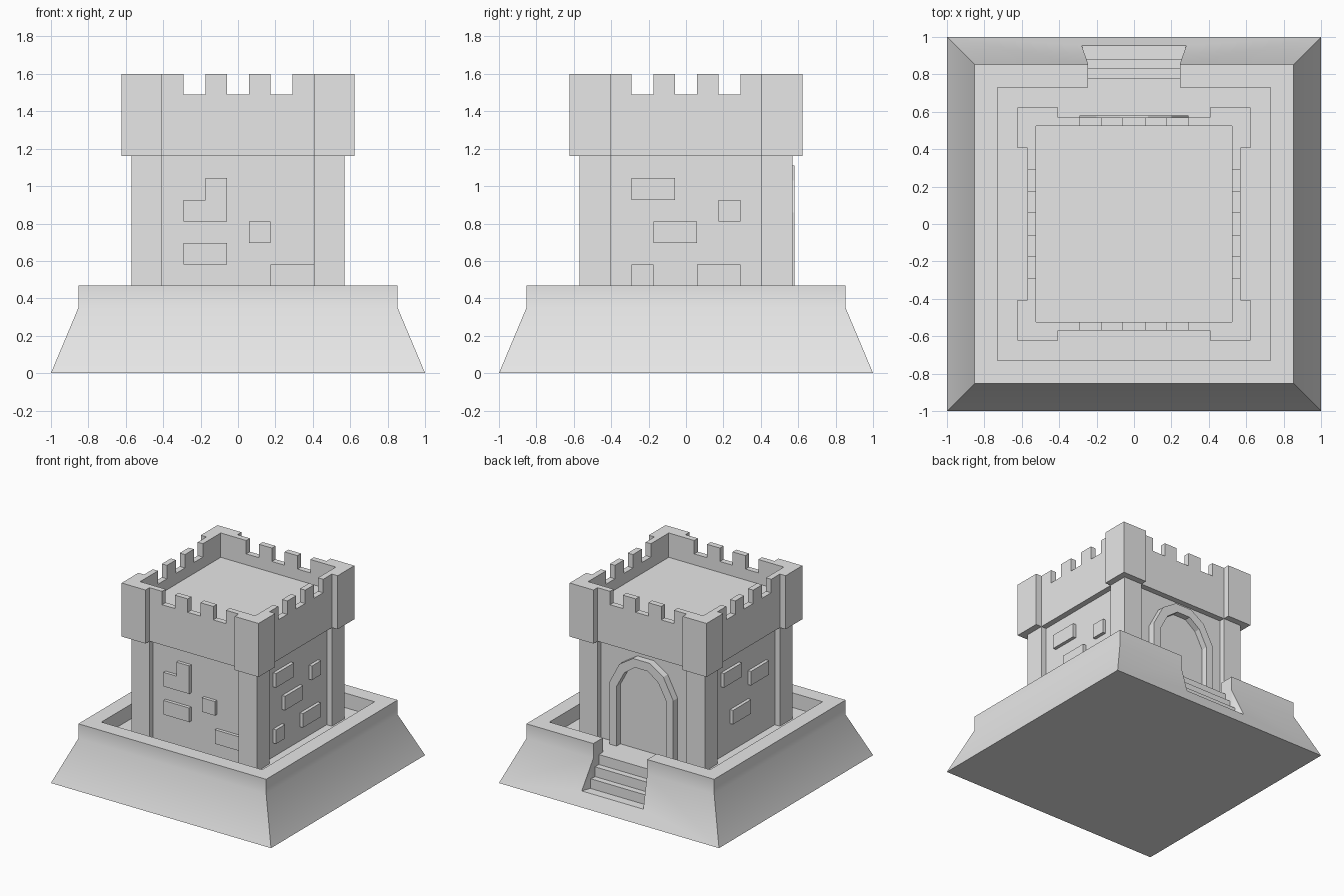
import bpy, bmesh
from math import radians
from mathutils import Matrix

old = bpy.data.objects.get("Cube")
if old:
    bpy.data.objects.remove(old, do_unlink=True)

stone = bpy.data.materials.new("grey_stone")
stone.use_nodes = True
stone.diffuse_color = (0.8, 0.8, 0.8, 1)
stone.node_tree.nodes["Principled BSDF"].inputs["Base Color"].default_value = (0.8, 0.8, 0.8, 1)


def finish(name, bm, turn=0):
    """Turn the mesh by quarter turns about z and make it an object."""
    bmesh.ops.recalc_face_normals(bm, faces=bm.faces[:])
    bm.transform(Matrix.Rotation(radians(90 * turn), 4, "Z"))
    mesh = bpy.data.meshes.new(name)
    bm.to_mesh(mesh)
    bm.free()
    mesh.materials.append(stone)
    obj = bpy.data.objects.new(name, mesh)
    bpy.context.collection.objects.link(obj)
    return obj


def prism(name, outline, lo, hi, turn=0, upright=False):
    """Extrude an outline along z, or along y when upright."""
    bm = bmesh.new()
    ends = []
    for w in (lo, hi):
        ends.append([bm.verts.new((u, w, v) if upright else (u, v, w)) for u, v in outline])
        bm.faces.new(ends[-1])
    a, b = ends
    for i in range(len(a)):
        bm.faces.new((a[i - 1], a[i], b[i], b[i - 1]))
    return finish(name, bm, turn)


def box(name, x0, x1, y0, y1, z0, z1, turn=0):
    return prism(name, [(x0, y0), (x1, y0), (x1, y1), (x0, y1)], z0, z1, turn)


# Sloping base with a raised rim around a sunken court
COURT, KNEE, RIM = 0.35, 0.35, 0.47
bm = bmesh.new()
rings = []
for r, z in [(1, 0), (0.853, KNEE), (0.853, RIM), (0.73, RIM), (0.73, COURT)]:
    rings.append([bm.verts.new((sx * r, sy * r, z)) for sx, sy in ((-1, -1), (1, -1), (1, 1), (-1, 1))])
for a, b in zip(rings, rings[1:]):
    for i in range(4):
        bm.faces.new((a[i - 1], a[i], b[i], b[i - 1]))
bm.faces.new(rings[0])
bm.faces.new(rings[-1])
base = finish("base", bm)

# Stepped entrance cut through the back rim, flaring outwards on the slope
steps = [(0.855, 0.6), (0.70, 0.6), (0.70, 0.352), (0.78, 0.352), (0.78, 0.27), (0.83, 0.27),
         (0.83, 0.19), (0.855, 0.19), (0.88, 0.19), (0.88, 0.11), (1.1, 0.11), (1.1, 0.6)]
bm = bmesh.new()
sides = []
for s in (-1, 1):
    row = [bm.verts.new((s * (0.245 + 0.35 * max(0, y - 0.855)), y, z)) for y, z in steps]
    bm.faces.new(row[:8])
    bm.faces.new([row[0]] + row[7:])
    sides.append(row)
a, b = sides
for i in range(len(a)):
    bm.faces.new((a[i - 1], a[i], b[i], b[i - 1]))
cutter = finish("entrance_cutter", bm)
cutter.hide_render = True

cut = base.modifiers.new("entrance", "BOOLEAN")
cut.operation = "DIFFERENCE"
cut.solver = "EXACT"
cut.object = cutter
bpy.ops.object.select_all(action="DESELECT")
bpy.context.view_layer.objects.active = base
base.select_set(True)
bpy.ops.object.modifier_apply(modifier=cut.name)
bpy.data.objects.remove(cutter, do_unlink=True)
bpy.ops.object.shade_smooth_by_angle(angle=radians(30))

# Tower core, its top is the roof floor
WALL, OUT, PIER, LEDGE, TOP = 0.523, 0.57, 0.405, 1.16, 1.6
box("tower_core", -WALL, WALL, -WALL, WALL, COURT - 0.01, 1.4)

# Piers, corner turrets and notched parapets on all four sides
CELL = 0.1165


def edge(c):
    return (c - 0.5) * CELL


turret = [(PIER, WALL), (WALL, WALL), (WALL, PIER), (0.622, PIER), (0.622, 0.622), (PIER, 0.622)]
for t in range(4):
    box("corner_pier", PIER, OUT, PIER, OUT, COURT - 0.01, LEDGE, t)
    prism("corner_turret", turret, LEDGE, TOP, t)
    box("parapet", -PIER, PIER, -OUT, -WALL, LEDGE, 1.49, t)
    for c in (-3, -1, 1, 3):
        x0, x1 = max(edge(c), -PIER), min(edge(c + 1), PIER)
        box("merlon", x0, x1, -OUT, -WALL, 1.49, TOP, t)

# Raised bricks: first column, last column, row, for each side by quarter turn
bricks = {
    0: [(1, 2, 2), (-2, 0, 1), (2, 4, 0)],
    1: [(-2, 0, 4), (2, 3, 3), (-1, 1, 2), (-2, -1, 0), (1, 3, 0)],
    3: [(-2, 0, 4), (1, 3, 3), (-1, 1, 1)],
}
ROW, FIRST, FACE = 0.1155, 0.465, -0.55
for t, layout in bricks.items():
    for c0, c1, r in layout:
        z = FIRST + r * ROW
        box("brick", edge(c0), edge(c1), FACE, -WALL, z, z + ROW, t)

# L-shaped brick on the front
za, zb, zc = (FIRST + k * ROW for k in (3, 4, 5))
corner = [(edge(-2), za), (edge(0), za), (edge(0), zc), (edge(-1), zc), (edge(-1), zb), (edge(-2), zb)]
prism("stepped_brick", corner, FACE, -WALL, upright=True)


# Arched doorway on the back
def arch(points):
    return points + [(-x, z) for x, z in reversed(points)]


outer = arch([(0.29, COURT), (0.29, 0.86), (0.2, 1.03), (0.075, 1.11)])
inner = arch([(0.225, COURT), (0.225, 0.84), (0.155, 0.97), (0.06, 1.04)])
prism("door_frame", outer + inner[::-1], WALL, 0.58, upright=True)
prism("door", inner, WALL, 0.53, upright=True)
